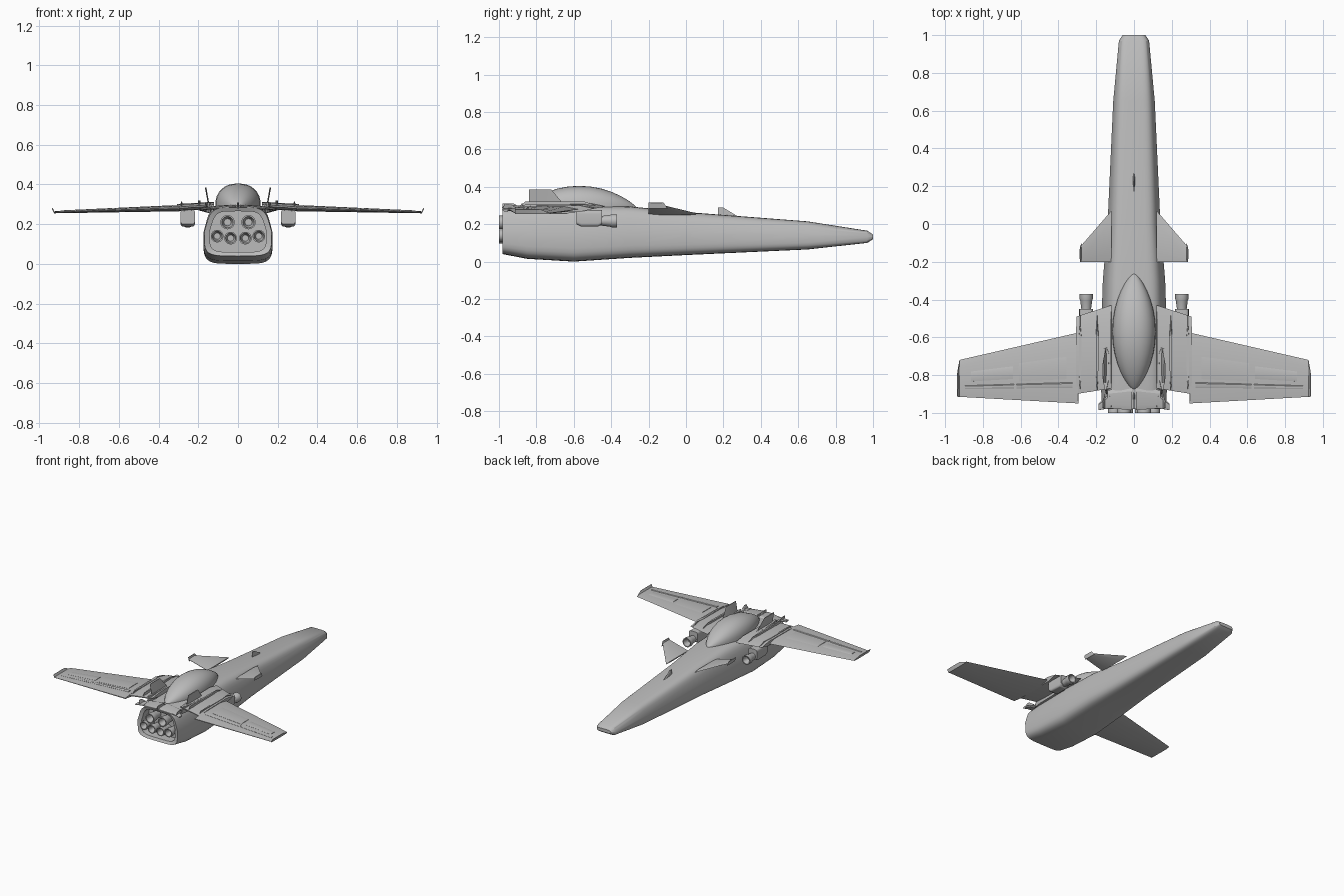
import bpy, bmesh
from math import cos, sin, pi, tau, copysign, hypot, radians

if "Cube" in bpy.data.objects:
    bpy.data.objects.remove(bpy.data.objects["Cube"])

GREY = (0.5, 0.5, 0.5, 1)
hull_grey = bpy.data.materials.new("hull grey")
hull_grey.use_nodes = True
hull_grey.diffuse_color = GREY
hull_grey.node_tree.nodes["Principled BSDF"].inputs["Base Color"].default_value = GREY

BOTH = {"left_": 1, "right_": -1}
CENTRE = {"": 1}


def power(value, exponent):
    return copysign(abs(value) ** exponent, value)


def lerp(start, end, factor):
    return [a + (b - a) * factor for a, b in zip(start, end)]


def loft(name, rings, sides, sharp=30):
    """Skin equal rings of points, cap both ends, one object per side."""
    for prefix, sign in sides.items():
        bm = bmesh.new()
        loops = [[bm.verts.new((x * sign, y, z)) for x, y, z in ring] for ring in rings]
        for lower, upper in zip(loops, loops[1:]):
            for i in range(len(lower)):
                bm.faces.new((lower[i - 1], lower[i], upper[i], upper[i - 1]))
        bm.faces.new(loops[0])
        bm.faces.new(loops[-1])
        bmesh.ops.recalc_face_normals(bm, faces=bm.faces)
        mesh = bpy.data.meshes.new(prefix + name)
        bm.to_mesh(mesh)
        bm.free()
        mesh.materials.append(hull_grey)
        part = bpy.data.objects.new(prefix + name, mesh)
        bpy.context.collection.objects.link(part)
        bpy.ops.object.select_all(action='DESELECT')
        part.select_set(True)
        bpy.context.view_layer.objects.active = part
        bpy.ops.object.shade_smooth_by_angle(angle=radians(sharp))


def rounded_ring(y, bottom, top, width, x=0, taper=0.2, scale=1, count=32):
    """Rounded box section that narrows towards the top."""
    ring = []
    for i in range(count):
        c, s = cos(tau * i / count), sin(tau * i / count)
        across = power(c, 0.4) * (1 - taper * max(0, power(s, 0.4)))
        up = power(s, 0.4) * (top - bottom) / 2
        ring.append((x + width * scale * across, y, (top + bottom) / 2 + scale * up))
    return ring


# Aerofoil outline: fraction of chord, fraction of thickness
FOIL = [(0, 0), (0.2, 0.5), (0.8, 0.4), (1, 0.1), (1, -0.1), (0.8, -0.4), (0.2, -0.5)]


def blade(name, root, tip, thick, tip_thick=None, sides=BOTH):
    """Tapered fin or wing; root and tip are x, z, front y and back y."""
    run, rise = tip[0] - root[0], tip[1] - root[1]
    span = hypot(run, rise)
    rings = []
    for (x, z, front, back), t in ((root, thick), (tip, tip_thick or thick)):
        rings.append([(x - rise / span * t * h, front + (back - front) * f, z + run / span * t * h)
                      for f, h in FOIL])
    loft(name, rings, sides, sharp=20)


def nozzle(name, x, z, mouth, depth, radius, count=20):
    """Open bell along y, running from its mouth to its throat."""
    bell = [(1, 0.7), (0.4, 0.9), (0.3, 1), (0, 1), (0, 0.8), (0.5, 0.5), (0.5, 0.2)]
    loft(name, [[(x + radius * r * cos(tau * i / count), mouth + depth * t,
                  z + radius * r * sin(tau * i / count)) for i in range(count)]
                for t, r in bell], BOTH)


# Fuselage: y, bottom, top and half width of each station, with a recessed rear bay
rear = (0.04, 0.285, 0.17)
stations = [(-0.98, *rear), (-0.85, 0.015, 0.295, 0.175), (-0.6, 0, 0.3, 0.175),
            (-0.3, 0.02, 0.295, 0.165), (0, 0.035, 0.265, 0.14), (0.65, 0.065, 0.215, 0.11),
            (0.97, 0.1, 0.165, 0.08), (1, 0.12, 0.145, 0.06)]
bay = [rounded_ring(y, *rear, scale=0.84) for y in (-0.9, -0.97)]
loft("fuselage", bay + [rounded_ring(*station) for station in stations], CENTRE)

# Main engine nozzles, two above four
nozzle("upper_nozzle", 0.053, 0.21, mouth=-1, depth=0.11, radius=0.036)
for label, x, z in (("inner", 0.037, 0.13), ("outer", 0.105, 0.14)):
    nozzle(label + "_lower_nozzle", x, z, mouth=-1, depth=0.11, radius=0.032)

# Canopy: arches along a teardrop plan
arches, steps = [], 16
for k in range(steps + 1):
    along = -cos(pi * k / steps) * 0.999
    fullness = 1 - along * along
    arch = []
    for i in range(steps + 1):
        a = pi * i / steps
        arch.append((0.115 * fullness ** 0.75 * power(cos(a), 0.9), 0.31 * along - 0.57,
                     0.285 + 0.12 * fullness ** 0.85 * abs(sin(a)) ** 0.8))
    arches.append(arch)
loft("canopy", arches, CENTRE, sharp=45)

# Wings with shoulders at the root and small upturned tips
wing_root, wing_thick = (0.295, 0.28, -0.575, -0.95), 0.03
wing_tip, wing_tip_thick = (0.925, 0.26, -0.72, -0.915), 0.01
blade("wing", wing_root, wing_tip, wing_thick, wing_tip_thick)
blade("wing_shoulder", (0.12, 0.295, -0.43, -0.87), (0.305, 0.283, -0.49, -0.9), 0.036)
blade("wing_tip_fin", (0.924, 0.255, -0.72, -0.915), (0.935, 0.28, -0.78, -0.915), 0.005)


# Raised panels on the upper wing, placed by fractions of span and chord
def wing_panel(name, inner, outer, front, back):
    ends = []
    for u in (inner, outer):
        x, z, lead, trail = lerp(wing_root, wing_tip, u)
        lift = (wing_thick + (wing_tip_thick - wing_thick) * u) * 0.45
        ends.append((x, z + lift, lead + (trail - lead) * front, lead + (trail - lead) * back))
    blade(name, *ends, thick=0.007)


wing_panel("inner_wing_panel", inner=0.1, outer=0.5, front=0.3, back=0.65)
wing_panel("outer_wing_panel", inner=0.55, outer=0.9, front=0.35, back=0.6)
wing_panel("flap_strip", inner=0.05, outer=0.52, front=0.7, back=0.78)
wing_panel("aileron_strip", inner=0.54, outer=0.95, front=0.7, back=0.78)

# Rails along the wing shoulders
for label, x, z in (("inner", 0.195, 0.3), ("outer", 0.285, 0.285)):
    blade(label + "_rail", (x, z, -0.48, -0.88), (x, z + 0.02, -0.54, -0.86), thick=0.014)

# Pods under the wings with forward intakes
pod_x = 0.253
loft("pod_body", [rounded_ring(y, low, 0.275, 0.037, x=pod_x, taper=0)
                  for y, low in ((-0.585, 0.2), (-0.56, 0.187), (-0.47, 0.187), (-0.45, 0.2))], BOTH)
nozzle("pod_intake", pod_x, 0.218, mouth=-0.37, depth=-0.09, radius=0.035)

# Canards, rising outward to small end plates
blade("canard", (0.12, 0.255, 0.07, -0.2), (0.28, 0.298, -0.115, -0.2), 0.012)
blade("canard_end_plate", (0.278, 0.285, -0.1, -0.2), (0.285, 0.315, -0.12, -0.2), 0.006)

# Canted tail fins standing on fairings
blade("tail_fin", (0.146, 0.29, -0.64, -0.84), (0.163, 0.385, -0.72, -0.84), 0.007)
blade("fin_fairing", (0.145, 0.26, -0.57, -0.9), (0.15, 0.31, -0.64, -0.88), 0.035)

# Rear deck covers, side flaps and central spine
blade("rear_deck", (0.01, 0.29, -0.86, -0.985), (0.14, 0.28, -0.88, -0.975), 0.02)
blade("rear_flap", (0.12, 0.285, -0.89, -0.975), (0.187, 0.275, -0.95, -0.985), 0.014)
blade("rear_flap_fin", (0.155, 0.28, -0.9, -0.98), (0.165, 0.31, -0.94, -0.97), 0.007)
blade("rear_spine", (0, 0.28, -0.87, -0.98), (0, 0.31, -0.92, -0.98), 0.01, sides=CENTRE)

# Small dorsal fin on the forward deck
blade("dorsal_fin", (0, 0.24, 0.28, 0.17), (0, 0.288, 0.2, 0.17), 0.009, sides=CENTRE)
